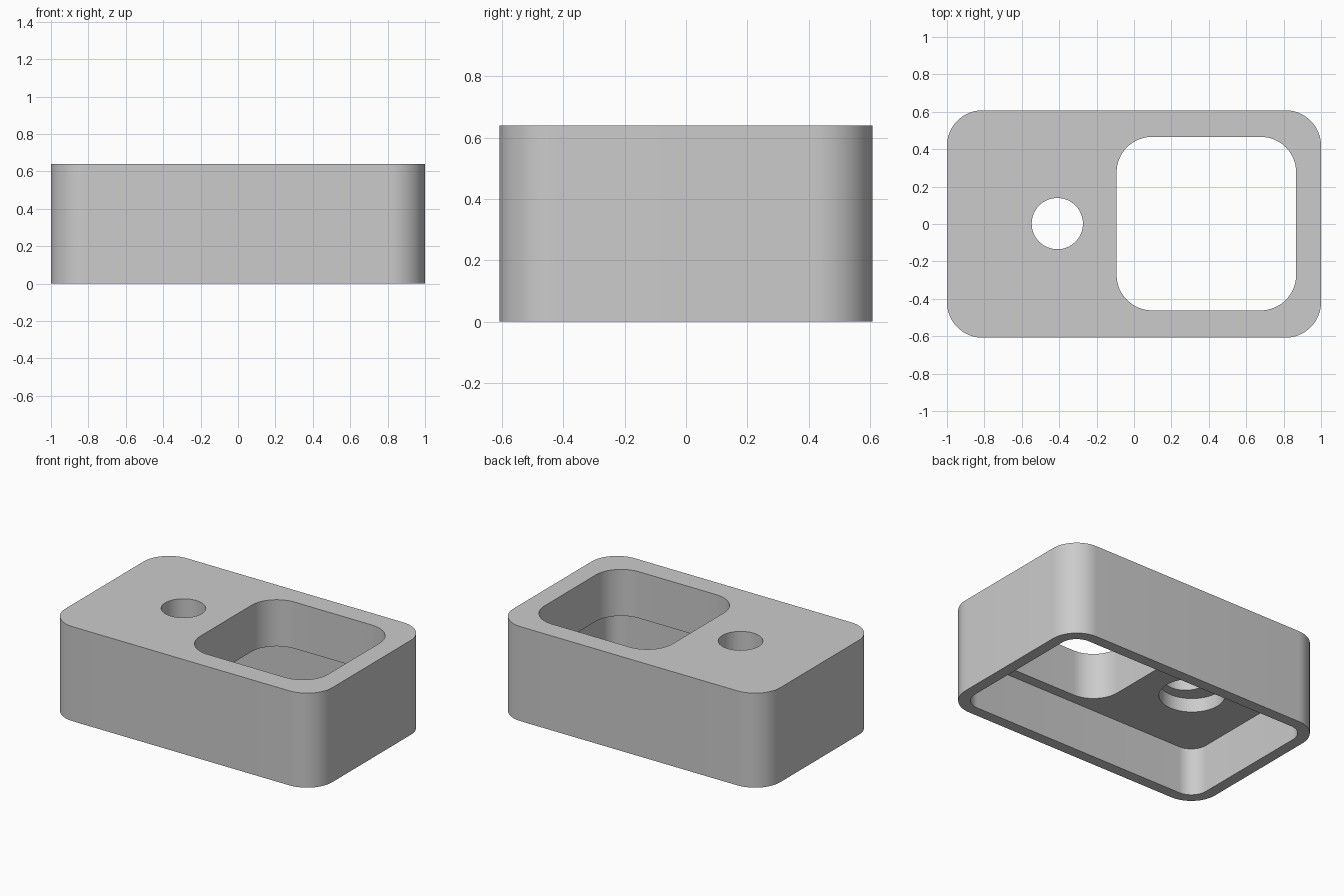
import bpy, bmesh
from math import cos, sin, pi

default = bpy.data.objects.get("Cube")
if default:
    bpy.data.objects.remove(default, do_unlink=True)

grey = bpy.data.materials.new("light grey")
grey.use_nodes = True
colour = (0.6, 0.6, 0.6, 1)
grey.diffuse_color = colour
grey.node_tree.nodes["Principled BSDF"].inputs["Base Color"].default_value = colour


def rounded_prism(name, centre, half, radius, z0, z1, steps=16):
    """Upright prism with a rounded rectangle outline."""
    bm = bmesh.new()
    verts = []
    for k, (sx, sy) in enumerate([(1, 1), (-1, 1), (-1, -1), (1, -1)]):
        cx = centre[0] + sx * (half[0] - radius)
        cy = centre[1] + sy * (half[1] - radius)
        for i in range(steps + 1):
            a = (k + i / steps) * pi / 2
            verts.append(bm.verts.new((cx + radius * cos(a), cy + radius * sin(a), z0)))
    bmesh.ops.remove_doubles(bm, verts=verts, dist=1e-5)
    base = bm.faces.new(list(bm.verts))
    top = bmesh.ops.extrude_face_region(bm, geom=[base])["geom"]
    bmesh.ops.translate(bm, vec=(0, 0, z1 - z0),
                        verts=[g for g in top if isinstance(g, bmesh.types.BMVert)])
    bmesh.ops.recalc_face_normals(bm, faces=bm.faces)
    mesh = bpy.data.meshes.new(name)
    bm.to_mesh(mesh)
    bm.free()
    mesh.materials.append(grey)
    obj = bpy.data.objects.new(name, mesh)
    bpy.context.collection.objects.link(obj)
    return obj


def round_prism(name, centre, radius, z0, z1):
    return rounded_prism(name, centre, (radius, radius), radius, z0, z1)


# Outer block
block = rounded_prism("housing", (0, 0), (1, 0.608), 0.19, 0, 0.64)

# Hollow underside, large window, bolt hole and its counterbore
cutters = [
    rounded_prism("underside_cutter", (0, 0), (0.925, 0.533), 0.115, -0.2, 0.325),
    rounded_prism("window_cutter", (0.387, 0.002), (0.48, 0.464), 0.19, -0.3, 0.9),
    round_prism("counterbore_cutter", (-0.465, 0), 0.203, -0.25, 0.42),
    round_prism("hole_cutter", (-0.41, 0.002), 0.137, -0.35, 0.95),
]

bpy.ops.object.select_all(action="DESELECT")
bpy.context.view_layer.objects.active = block
block.select_set(True)
for cutter in cutters:
    cutter.hide_render = True
    mod = block.modifiers.new(cutter.name, "BOOLEAN")
    mod.operation = "DIFFERENCE"
    mod.solver = "EXACT"
    mod.object = cutter
    bpy.ops.object.modifier_apply(modifier=mod.name)
    bpy.data.objects.remove(cutter, do_unlink=True)

bpy.ops.object.shade_smooth_by_angle(angle=pi / 6)
